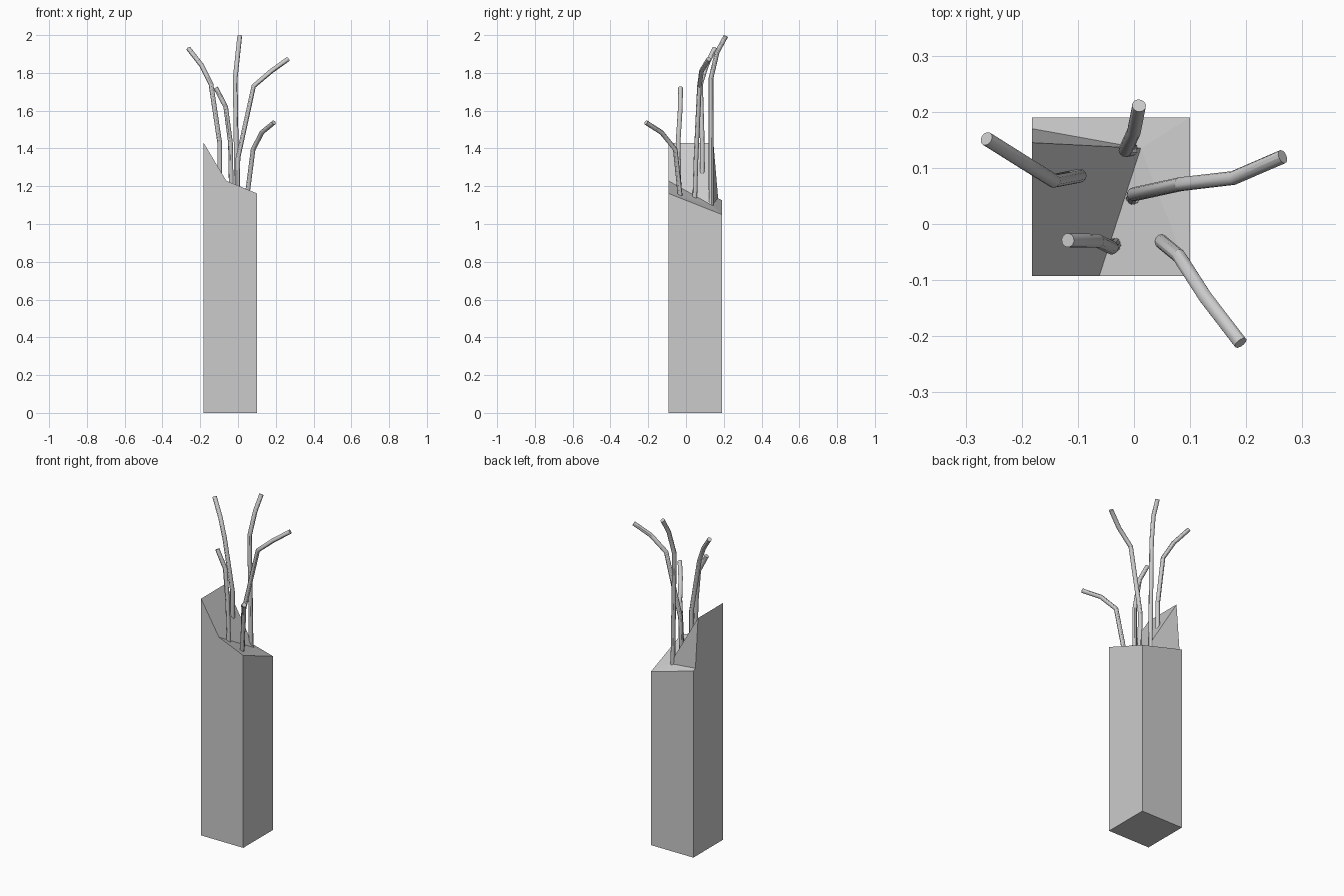
import bpy, bmesh

if "Cube" in bpy.data.objects:
    bpy.data.objects.remove(bpy.data.objects["Cube"])

X0, X1, Y0, Y1 = -0.182, 0.10, -0.093, 0.19

# Square column whose top is a sloped break with a raised splinter
bm = bmesh.new()
v = lambda x, y, z: bm.verts.new((x, y, z))
b_fl, b_fr, b_br, b_bl = v(X0, Y0, 0), v(X1, Y0, 0), v(X1, Y1, 0), v(X0, Y1, 0)
t_fr, t_br, t_bl = v(X1, Y0, 1.162), v(X1, Y1, 1.05), v(X0, Y1, 1.126)
peak_f, peak_b = v(X0, Y0, 1.43), v(X0, 0.145, 1.43)
foot_b = v(X0, 0.17, 1.136)
ridge_f, ridge_b = v(-0.062, Y0, 1.229), v(0.012, 0.135, 1.10)
for face in [
    (b_fl, b_bl, b_br, b_fr),                      # underside
    (b_fl, b_fr, t_fr, ridge_f, peak_f),           # front
    (b_fr, b_br, t_br, t_fr),                      # right
    (b_br, b_bl, t_bl, t_br),                      # back
    (b_bl, b_fl, peak_f, peak_b, foot_b, t_bl),    # left
    (peak_f, ridge_f, ridge_b, peak_b),            # steep break
    (peak_b, ridge_b, foot_b),                     # splinter back
    (ridge_f, t_fr, ridge_b), (t_fr, t_br, ridge_b),
    (t_br, t_bl, ridge_b), (t_bl, foot_b, ridge_b),  # low break
]:
    bm.faces.new(face)
bmesh.ops.recalc_face_normals(bm, faces=bm.faces)
mesh = bpy.data.meshes.new("broken_column")
bm.to_mesh(mesh)
bm.free()
bpy.context.collection.objects.link(bpy.data.objects.new("broken_column", mesh))


# Bent reinforcing rods sticking out of the break
def rod(name, points, radius=0.0125):
    curve = bpy.data.curves.new(name, 'CURVE')
    curve.dimensions = '3D'
    curve.bevel_depth = radius
    curve.bevel_resolution = 4
    curve.use_fill_caps = True
    spline = curve.splines.new('POLY')
    spline.points.add(len(points) - 1)
    for p, co in zip(spline.points, points):
        p.co = (*co, 1)
    obj = bpy.data.objects.new(name, curve)
    bpy.context.collection.objects.link(obj)
    bpy.ops.object.select_all(action='DESELECT')
    obj.select_set(True)
    bpy.context.view_layer.objects.active = obj
    bpy.ops.object.convert(target='MESH')
    bpy.ops.object.shade_smooth_by_angle()


rod("rod_left", [(-0.097, 0.086, 1.25), (-0.097, 0.086, 1.43), (-0.143, 0.077, 1.74),
                 (-0.193, 0.108, 1.84), (-0.263, 0.152, 1.93)])
rod("rod_front_left", [(-0.035, -0.036, 1.15), (-0.04, -0.042, 1.43),
                       (-0.065, -0.03, 1.62), (-0.118, -0.029, 1.722)])
rod("rod_back", [(-0.005, 0.133, 1.09), (-0.015, 0.132, 1.77),
                 (0.0, 0.165, 1.91), (0.009, 0.211, 1.995)])
rod("rod_right", [(-0.002, 0.046, 1.12), (0.0, 0.053, 1.35), (0.083, 0.071, 1.73),
                  (0.177, 0.082, 1.81), (0.265, 0.12, 1.873)])
rod("rod_front_right", [(0.047, -0.03, 1.14), (0.08, -0.057, 1.395),
                        (0.127, -0.13, 1.485), (0.19, -0.212, 1.537)])
